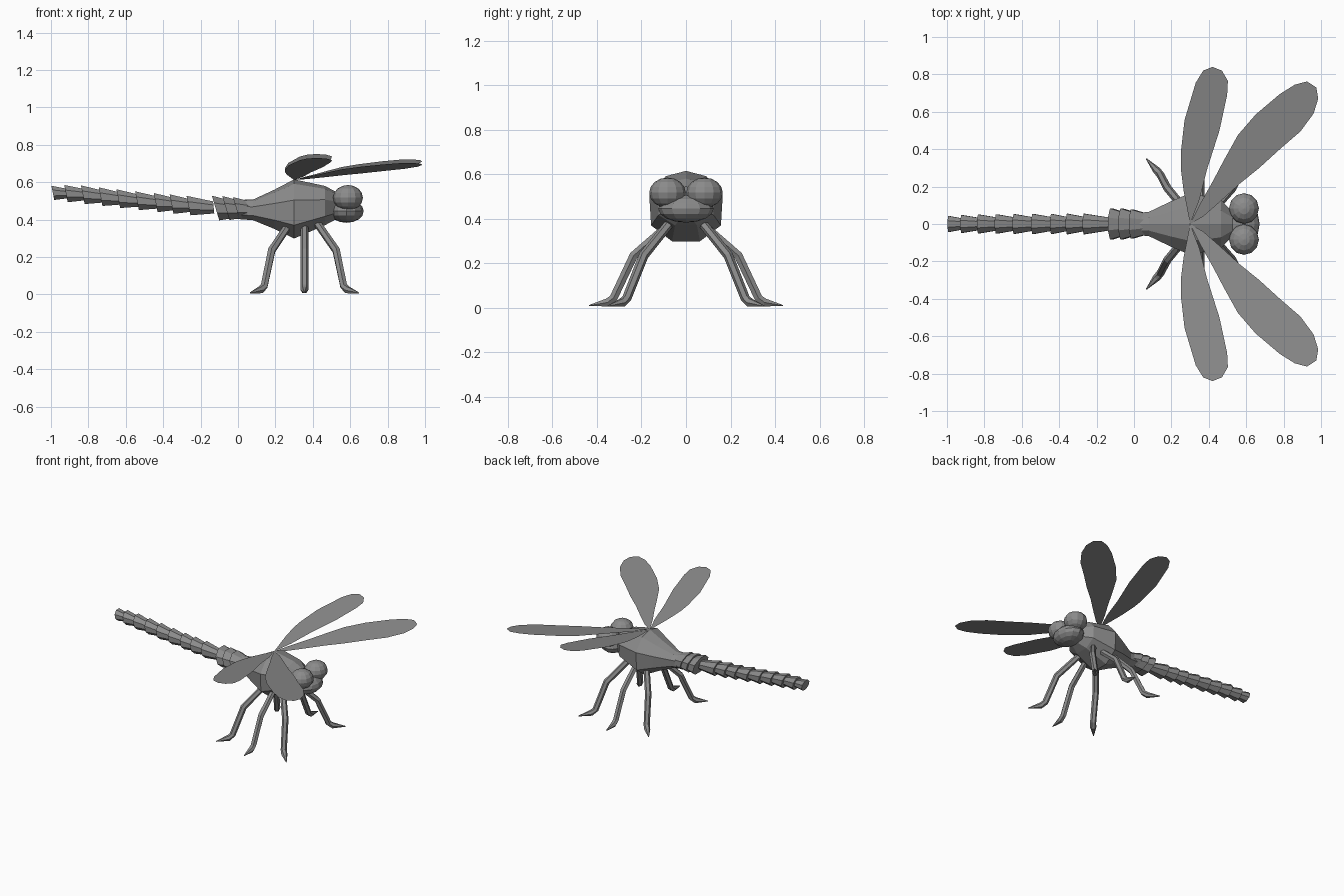
import bpy, bmesh, math
from mathutils import Vector

if "Cube" in bpy.data.objects:
    bpy.data.objects.remove(bpy.data.objects["Cube"])


def material(name, value):
    m = bpy.data.materials.new(name)
    m.diffuse_color = (value, value, value, 1)
    m.use_nodes = True
    m.node_tree.nodes["Principled BSDF"].inputs["Base Color"].default_value = m.diffuse_color
    return m


GREY = material("grey", 0.26)


def make(name, bm, fix=True):
    if fix:
        bmesh.ops.recalc_face_normals(bm, faces=bm.faces[:])
    me = bpy.data.meshes.new(name)
    bm.to_mesh(me)
    bm.free()
    ob = bpy.data.objects.new(name, me)
    bpy.context.collection.objects.link(ob)
    me.materials.append(GREY)
    return ob


def loft(name, rings):
    """Skin a list of equal-length point rings and cap both ends."""
    bm = bmesh.new()
    loops = [[bm.verts.new(p) for p in r] for r in rings]
    n = len(loops[0])
    for a, b in zip(loops, loops[1:]):
        for i in range(n):
            bm.faces.new((a[i], a[(i + 1) % n], b[(i + 1) % n], b[i]))
    bm.faces.new(loops[0])
    bm.faces.new(loops[-1])
    return make(name, bm)


def oval(x, z, hw, hh, lean=0.0, n=8):
    """Ring facing along x; lean shifts the top backwards."""
    pts = []
    for i in range(n):
        a = 2 * math.pi * (i + 0.5) / n
        k = 1 / math.cos(math.pi / n)
        dz = hh * k * math.sin(a)
        pts.append((x - lean * dz, hw * k * math.cos(a), z + dz))
    return pts


# Thorax: faceted body, flat underneath with a ridged back
SECTION = [(0.38, -1), (0.95, -0.55), (1, 0.3), (0.55, 0.85), (0, 1),
           (-0.55, 0.85), (-1, 0.3), (-0.95, -0.55), (-0.38, -1)]
THORAX = [(-0.03, 0.455, 0.055, 0.05), (0.08, 0.452, 0.065, 0.055), (0.195, 0.455, 0.12, 0.105),
          (0.30, 0.457, 0.165, 0.158), (0.465, 0.475, 0.13, 0.105), (0.53, 0.475, 0.06, 0.07)]
loft("thorax", [[(x, w * u, z + h * v) for u, v in SECTION] for x, z, w, h in THORAX])

# Abdomen: overlapping flared segments, (wide end x, height, half width, half height)
SEGMENTS = [(-0.15, 0.465, 0.082, 0.068), (-0.265, 0.475, 0.055, 0.052), (-0.355, 0.483, 0.055, 0.052),
            (-0.44, 0.491, 0.054, 0.051), (-0.54, 0.501, 0.054, 0.05), (-0.64, 0.512, 0.053, 0.05),
            (-0.735, 0.523, 0.052, 0.05), (-0.83, 0.533, 0.051, 0.05), (-0.92, 0.539, 0.048, 0.046),
            (-0.99, 0.543, 0.043, 0.038)]
for i in range(1, len(SEGMENTS)):
    x, z, w, h = SEGMENTS[i]
    px, pz = SEGMENTS[i - 1][:2]
    loft(f"abdomen_segment_{i}", [oval(px + 0.02, pz, w * 0.62, h * 0.62, 0.1), oval(x, z, w, h, 0.2)])

# Collars where the abdomen joins the thorax
for i, (x, w, h) in enumerate([(-0.12, 0.083, 0.066), (-0.065, 0.083, 0.064), (-0.01, 0.078, 0.058)]):
    loft(f"collar_{i + 1}", [oval(x + 0.075, 0.457, w * 0.72, h * 0.75, 0.3), oval(x, 0.462, w, h, 0.3)])


# Head: two eyes and a lower face
def ball(name, loc, size, seg=12, rings=8):
    bm = bmesh.new()
    bmesh.ops.create_uvsphere(bm, u_segments=seg, v_segments=rings, radius=1)
    for v in bm.verts:
        v.co = Vector([c * s + o for c, s, o in zip(v.co, size, loc)])
    return make(name, bm)


for side, s in (("left", 1), ("right", -1)):
    ball(side + "_eye", (0.588, 0.083 * s, 0.517), (0.08, 0.082, 0.068))
ball("face", (0.58, 0, 0.445), (0.092, 0.125, 0.062))

# Wings: thin flat blades given by their outline
FORE = [(0.30, 0.0), (0.37, 0.04), (0.45, 0.11), (0.565, 0.215), (0.67, 0.30), (0.78, 0.40), (0.89, 0.495),
        (0.96, 0.59), (0.985, 0.67), (0.975, 0.73), (0.925, 0.762), (0.86, 0.745), (0.78, 0.695),
        (0.65, 0.585), (0.555, 0.475), (0.48, 0.34), (0.425, 0.235), (0.36, 0.12)]
HIND = [(0.30, 0.0), (0.35, 0.13), (0.39, 0.29), (0.457, 0.50), (0.498, 0.69), (0.502, 0.765), (0.47, 0.82),
        (0.42, 0.84), (0.37, 0.82), (0.33, 0.755), (0.27, 0.555), (0.25, 0.38), (0.25, 0.30),
        (0.265, 0.18)]
for name, outline, rise in (("fore_wing", FORE, 0.145), ("hind_wing", HIND, 0.165)):
    for side, s in (("left", 1), ("right", -1)):
        bm = bmesh.new()
        slope = rise if s > 0 else rise - 0.025
        f = bm.faces.new([bm.verts.new((x, s * y, 0.612 + slope * y)) for x, y in outline])
        f.normal_update()
        if f.normal.z < 0:
            f.normal_flip()
        make(f"{side}_{name}", bm, fix=False)


# Legs: jointed tubes ending in a pointed foot
def tube(name, path, radii, n=6):
    pts = [Vector(p) for p in path]
    rings = []
    for i, p in enumerate(pts):
        d = (pts[min(i + 1, len(pts) - 1)] - pts[max(i - 1, 0)]).normalized()
        flat = Vector((-d.y, d.x, 0)).normalized()
        up = d.cross(flat)
        rings.append([p + radii[i] * (math.cos(a) * flat + math.sin(a) * up)
                      for a in (2 * math.pi * k / n for k in range(n))])
    loft(name, rings)


LEGS = {"front": [(0.42, 0.07, 0.385), (0.525, 0.19, 0.235), (0.565, 0.265, 0.045), (0.645, 0.35, 0.008)],
        "middle": [(0.355, 0.08, 0.37), (0.355, 0.235, 0.235), (0.355, 0.325, 0.045), (0.355, 0.435, 0.01)],
        "rear": [(0.28, 0.07, 0.385), (0.18, 0.19, 0.235), (0.14, 0.265, 0.045), (0.065, 0.35, 0.008)]}
for name, path in LEGS.items():
    for side, s in (("left", 1), ("right", -1)):
        hip, knee, ankle, toe = [Vector((x, s * y, z)) for x, y, z in path]
        heel = ankle.lerp(toe, 0.25) - Vector((0, 0, 0.012))
        tube(f"{side}_{name}_leg", [hip, knee, ankle, heel, toe], [0.021, 0.022, 0.021, 0.021, 0.003])
